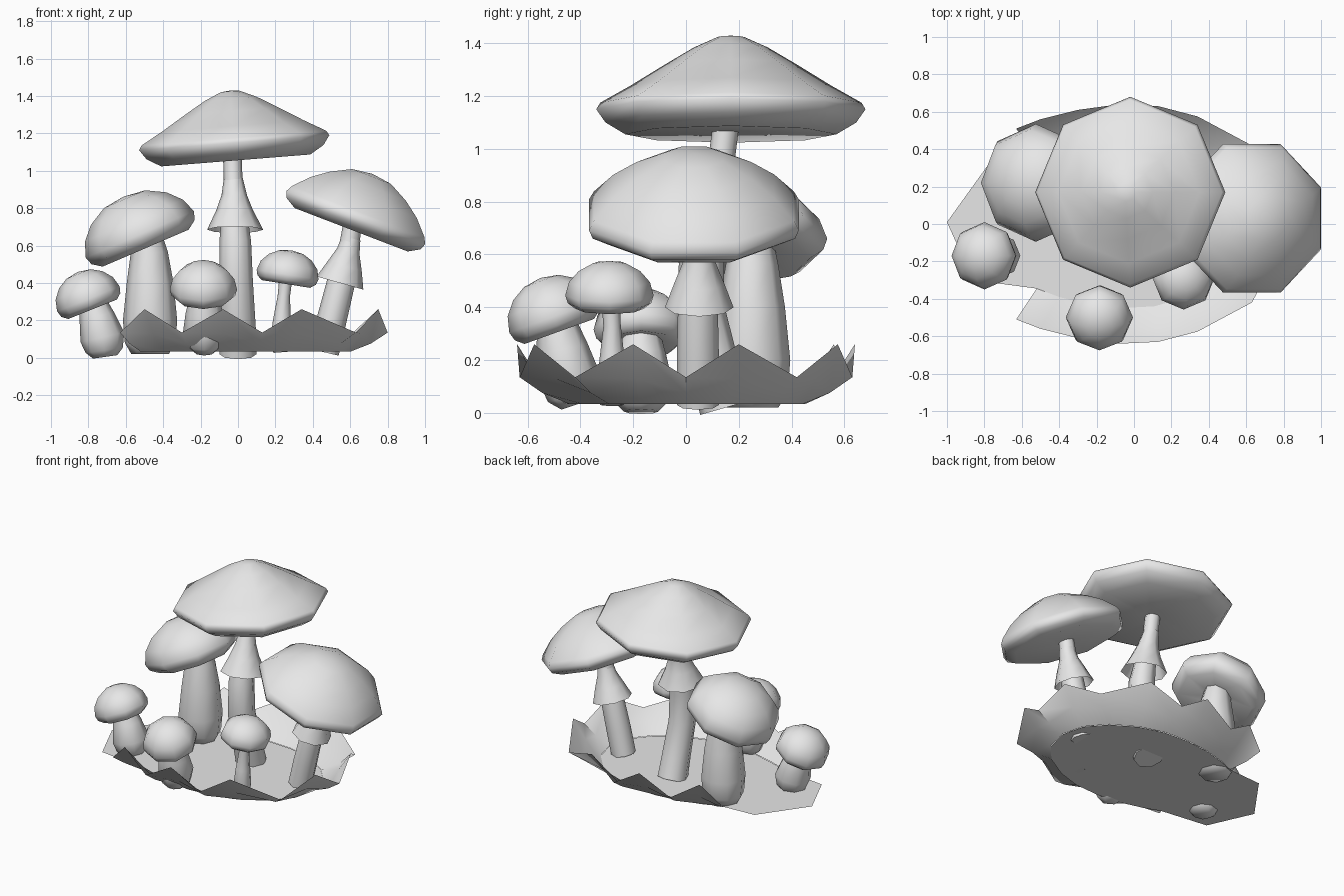
import bpy, bmesh, math
from mathutils import Vector

grey = bpy.data.materials.new("pale_grey")
grey.diffuse_color = (0.8, 0.8, 0.8, 1)


def finish(name, bm, angle=62, recalc=True):
    bmesh.ops.remove_doubles(bm, verts=bm.verts, dist=0.0005)
    if recalc:
        bmesh.ops.recalc_face_normals(bm, faces=bm.faces)
    mesh = bpy.data.meshes.new(name)
    bm.to_mesh(mesh)
    bm.free()
    mesh.materials.append(grey)
    ob = bpy.data.objects.new(name, mesh)
    bpy.context.collection.objects.link(ob)
    bpy.ops.object.select_all(action='DESELECT')
    ob.select_set(True)
    bpy.context.view_layer.objects.active = ob
    bpy.ops.object.shade_smooth_by_angle(angle=math.radians(angle))
    return ob


def sweep(name, rings, axis=None, phase=0.0, closed=True, sides=8):
    """Skin eight-sided rings (x, y, z, radius) along a path or a fixed axis."""
    bm = bmesh.new()
    pts = [Vector(r[:3]) for r in rings]
    loops = []
    for i, r in enumerate(rings):
        d = axis or (pts[min(i + 1, len(pts) - 1)] - pts[max(i - 1, 0)])
        q = Vector((0, 0, 1)).rotation_difference(d.normalized())
        loop = []
        for k in range(sides):
            a = phase + math.tau * k / sides
            off = Vector((math.cos(a), math.sin(a), 0)) * r[3]
            loop.append(bm.verts.new(pts[i] + q @ off))
        loops.append(loop)
    for a, b in zip(loops, loops[1:]):
        for k in range(sides):
            j = (k + 1) % sides
            bm.faces.new((a[k], a[j], b[j], b[k]))
    if closed:
        bm.faces.new(loops[0][::-1])
        bm.faces.new(loops[-1])
    return finish(name, bm, recalc=closed)


def cap(name, centre, tilt, profile, phase=0.0):
    """Turn a (radius, height) profile about an axis leaning by tilt = (dx, dy)."""
    n = Vector((tilt[0], tilt[1], 1)).normalized()
    c = Vector(centre)
    rings = [(*(c + n * h), r) for r, h in profile]
    return sweep(name, rings, n, math.radians(phase))


# Caps, profiles run from the underside up to the crown
cap("tall_cap", (-0.02, 0.17, 1.15), (-0.08, 0),
    [(0.06, -0.085), (0.40, -0.095), (0.475, -0.05), (0.51, 0), (0.495, 0.025),
     (0.38, 0.09), (0.25, 0.17), (0.14, 0.235), (0.05, 0.275), (0, 0.28)])
cap("right_cap", (0.63, 0.03, 0.75), (0.384, 0),
    [(0.05, -0.06), (0.35, -0.07), (0.415, -0.035), (0.43, 0), (0.41, 0.035),
     (0.33, 0.115), (0.235, 0.18), (0.12, 0.235), (0, 0.25)], 22.5)
cap("left_cap", (-0.525, 0.22, 0.66), (-0.43, 0),
    [(0.07, -0.05), (0.25, -0.08), (0.30, -0.045), (0.315, 0), (0.285, 0.08),
     (0.22, 0.15), (0.12, 0.205), (0, 0.22)])
small = [(0.05, -0.04), (0.14, -0.06), (0.17, -0.035), (0.18, 0), (0.165, 0.06),
         (0.125, 0.11), (0.07, 0.143), (0, 0.155)]
cap("front_small_cap", (-0.185, -0.50, 0.365), (0, -0.36), small)
cap("far_left_small_cap", (-0.80, -0.17, 0.315), (-0.40, 0), small)
cap("right_small_cap", (0.265, -0.29, 0.445), (0.16, 0),
    [(r * 0.93, h * 0.85) for r, h in small])

# Stems as tapered tubes
sweep("tall_stem", [(0.0, 0.15, 0.02, 0.10), (0.0, 0.11, 0.16, 0.095),
                    (-0.01, 0.055, 0.40, 0.09), (-0.015, 0.06, 0.62, 0.085),
                    (-0.02, 0.10, 0.80, 0.065), (-0.025, 0.13, 0.92, 0.05),
                    (-0.03, 0.15, 1.08, 0.05)])
sweep("right_stem", [(0.46, 0.045, 0.03, 0.08), (0.50, 0.045, 0.20, 0.08),
                     (0.555, 0.045, 0.42, 0.075), (0.59, 0.05, 0.57, 0.055),
                     (0.61, 0.05, 0.70, 0.05)])
sweep("left_stem", [(-0.47, 0.25, 0.02, 0.10), (-0.47, 0.25, 0.08, 0.135),
                    (-0.47, 0.25, 0.20, 0.145), (-0.47, 0.25, 0.40, 0.125),
                    (-0.475, 0.25, 0.56, 0.10), (-0.49, 0.25, 0.66, 0.08)])
sweep("front_small_stem", [(-0.18, -0.42, 0.03, 0.055), (-0.18, -0.43, 0.06, 0.095),
                           (-0.18, -0.44, 0.13, 0.115), (-0.18, -0.47, 0.24, 0.10),
                           (-0.18, -0.49, 0.34, 0.075)])
sweep("far_left_small_stem", [(-0.71, -0.17, 0.005, 0.065), (-0.715, -0.17, 0.04, 0.10),
                              (-0.725, -0.17, 0.11, 0.12), (-0.755, -0.17, 0.22, 0.095),
                              (-0.78, -0.17, 0.31, 0.07)])
sweep("right_small_stem", [(0.235, -0.28, 0.03, 0.045), (0.23, -0.28, 0.09, 0.058),
                           (0.235, -0.28, 0.20, 0.048), (0.245, -0.28, 0.33, 0.033),
                           (0.255, -0.285, 0.42, 0.035)])

# Open skirts hanging round the two thin stems
sweep("tall_skirt", [(-0.015, 0.08, 0.685, 0.15), (-0.018, 0.095, 0.79, 0.098),
                     (-0.02, 0.115, 0.87, 0.068), (-0.025, 0.14, 0.96, 0.051)],
      Vector((0, 0.12, 1)), closed=False)
sweep("right_skirt", [(0.545, 0.05, 0.40, 0.13), (0.57, 0.05, 0.49, 0.095),
                      (0.59, 0.05, 0.57, 0.062), (0.605, 0.05, 0.64, 0.051)],
      Vector((0.28, 0, 1)), closed=False)

# Crown half: foot x, foot y, edge x, edge y, alternating dip and tip
half = [(0.60, 0, 0.80, 0), (0.56, -0.16, 0.75, -0.20), (0.45, -0.29, 0.63, -0.42),
        (0.28, -0.39, 0.34, -0.575), (0.11, -0.44, 0.13, -0.63), (-0.08, -0.45, -0.08, -0.64),
        (-0.25, -0.43, -0.30, -0.61), (-0.40, -0.39, -0.50, -0.56), (-0.52, -0.345, -0.63, -0.51)]
FLOOR = 0.033
bm = bmesh.new()
for side in (1, -1):
    cols = []
    for i, (fx, fy, ex, ey) in enumerate(half):
        top = 0.26 if i % 2 else 0.135
        cols.append([bm.verts.new((fx + (ex - fx) * t, side * (fy + (ey - fy) * t),
                                   FLOOR + (top - FLOOR) * h))
                     for t, h in ((0, 0), (0.55, 0.42), (1, 1))])
    for a, b in zip(cols, cols[1:]):
        for k in range(2):
            f = (a[k], b[k], b[k + 1], a[k + 1])
            bm.faces.new(f if side == 1 else f[::-1])
finish("jagged_crown", bm, 50)

# Flat ground leaf with a pointed left end
bm = bmesh.new()
outline = [(p[0], p[1]) for p in half] + [(-0.86, -0.30), (-1.0, 0.01), (-0.77, 0.33)]
outline += [(p[0], -p[1]) for p in half[:0:-1]]
face = bm.faces.new([bm.verts.new((x, y, FLOOR - 0.003)) for x, y in outline])
face.normal_update()
if face.normal.z < 0:
    face.normal_flip()
finish("ground_leaf", bm, recalc=False)
